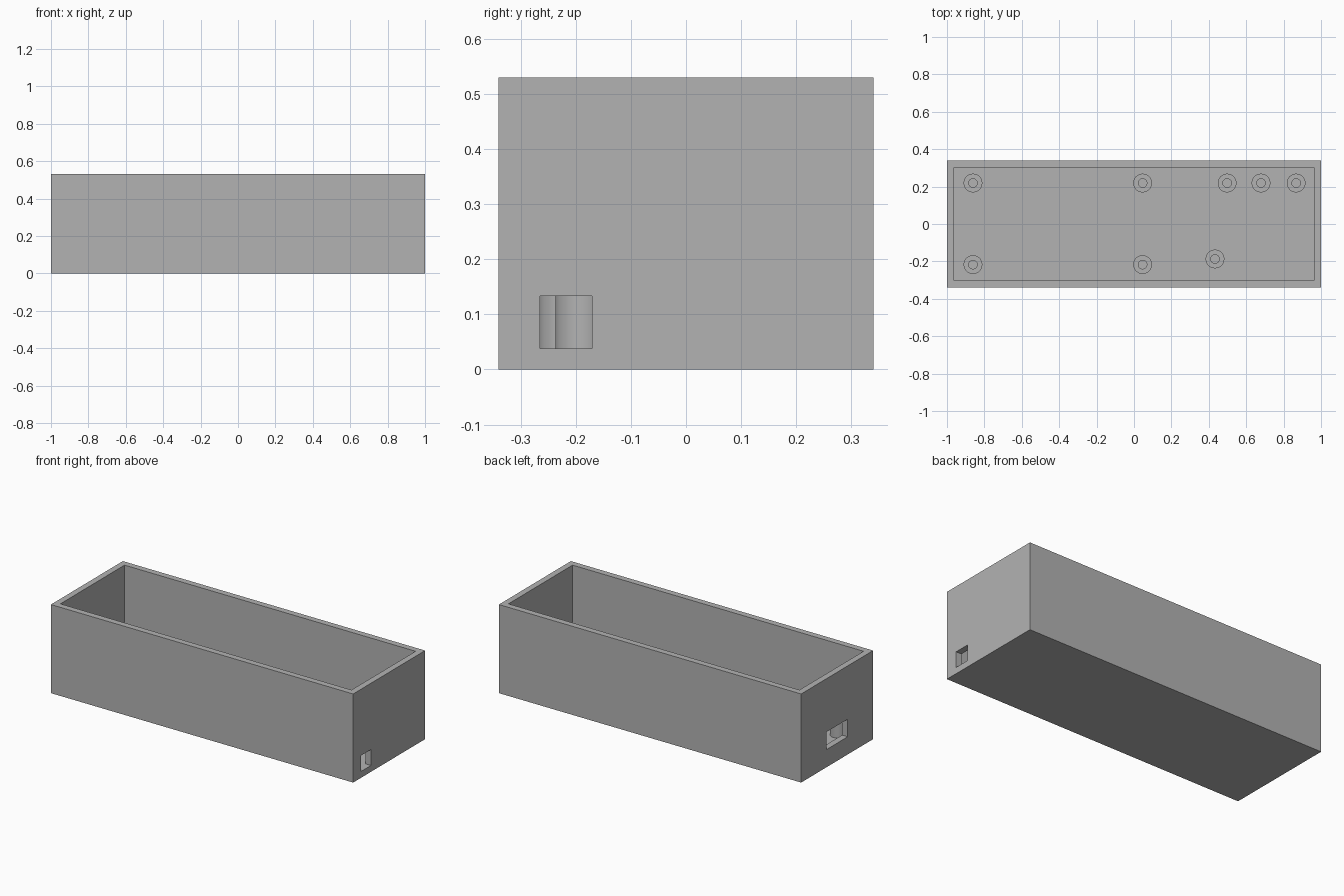
import bpy, bmesh, math
from mathutils import Matrix, Vector

cube = bpy.data.objects.get("Cube")
if cube:
    bpy.data.objects.remove(cube, do_unlink=True)

grey = bpy.data.materials.new("plain grey")
grey.use_nodes = True
GREY = (0.45, 0.45, 0.45, 1)
grey.diffuse_color = GREY
grey.node_tree.nodes["Principled BSDF"].inputs["Base Color"].default_value = GREY


def new_object(name, bm):
    bmesh.ops.recalc_face_normals(bm, faces=bm.faces)
    mesh = bpy.data.meshes.new(name)
    bm.to_mesh(mesh)
    bm.free()
    mesh.materials.append(grey)
    obj = bpy.data.objects.new(name, mesh)
    bpy.context.collection.objects.link(obj)
    return obj


def box(name, low, high):
    low, high = Vector(low), Vector(high)
    bm = bmesh.new()
    place = Matrix.Translation((low + high) / 2) @ Matrix.Diagonal((*(high - low), 1))
    bmesh.ops.create_cube(bm, size=1, matrix=place)
    return new_object(name, bm)


def select_only(obj):
    bpy.ops.object.select_all(action='DESELECT')
    obj.select_set(True)
    bpy.context.view_layer.objects.active = obj


def cut(target, cutter):
    cutter.hide_render = True
    mod = target.modifiers.new("cut", 'BOOLEAN')
    mod.operation = 'DIFFERENCE'
    mod.solver = 'EXACT'
    mod.object = cutter
    select_only(target)
    bpy.ops.object.modifier_apply(modifier=mod.name)
    bpy.data.objects.remove(cutter, do_unlink=True)


# Open tray with a flat floor
WALL, FLOOR, HEIGHT, HALF_Y = 0.037, 0.038, 0.53, 0.34
tray = box("tray", (-1, -HALF_Y, 0), (1, HALF_Y, HEIGHT))
cut(tray, box("cavity_cutter", (-1 + WALL, -HALF_Y + WALL, FLOOR),
              (1 - WALL, HALF_Y - WALL, HEIGHT + 0.1)))

# Cable slot in the left wall, level with the floor
cut(tray, box("slot_cutter", (0.93, -0.265, FLOOR), (1.1, -0.171, 0.133)))

# Wider port in the opposite end wall
cut(tray, box("port_cutter", (-1.1, -0.1, 0.106), (-0.93, 0.1, 0.211)))

# Hollow screw posts standing on the floor
OUTER, INNER, TOP = 0.05, 0.023, 0.134
PLACES = [(-0.861, 0.219), (0.046, 0.219), (0.498, 0.219), (0.679, 0.219),
          (0.867, 0.219), (-0.861, -0.217), (0.046, -0.217), (0.433, -0.187)]


def screw_post(name, x, y):
    bm = bmesh.new()
    profile = [(INNER, 0.03), (OUTER, 0.03), (OUTER, TOP), (INNER, TOP)]
    verts = [bm.verts.new((r, 0, z)) for r, z in profile]
    edges = [bm.edges.new((verts[i], verts[(i + 1) % 4])) for i in range(4)]
    bmesh.ops.spin(bm, geom=verts + edges, cent=(0, 0, 0), axis=(0, 0, 1),
                   angle=math.tau, steps=48)
    bmesh.ops.remove_doubles(bm, verts=bm.verts, dist=0.0001)
    post = new_object(name, bm)
    post.location = (x, y, 0)
    select_only(post)
    bpy.ops.object.shade_smooth_by_angle(angle=math.radians(30))


for i, (x, y) in enumerate(PLACES):
    screw_post(f"screw_post_{i + 1}", x, y)
